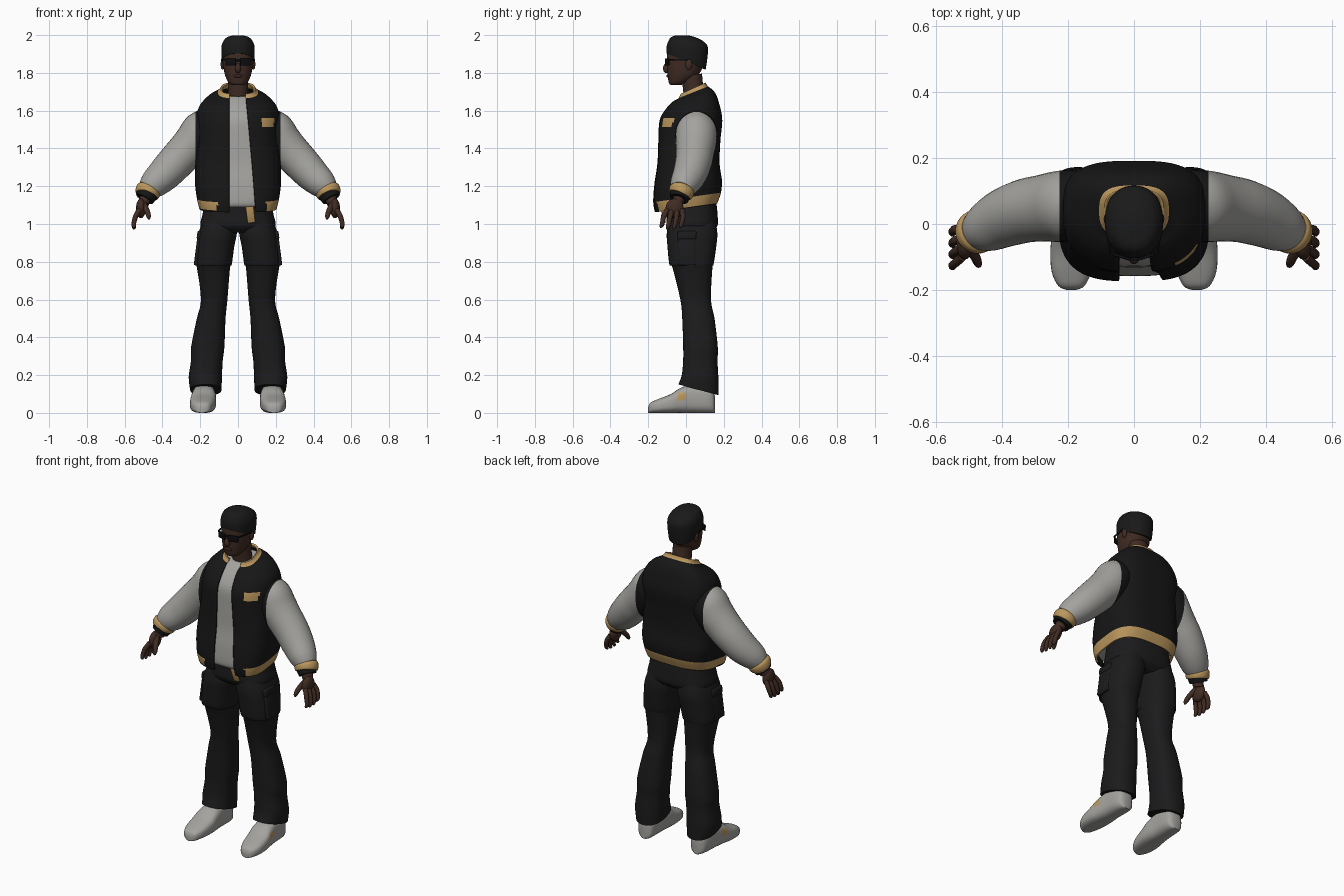
import bpy, bmesh, math
from mathutils import Vector, Matrix

if "Cube" in bpy.data.objects:
    bpy.data.objects.remove(bpy.data.objects["Cube"])


def material(name, r, g, b):
    m = bpy.data.materials.new(name)
    m.use_nodes = True
    m.diffuse_color = (r, g, b, 1)
    node = next(n for n in m.node_tree.nodes if n.type == 'BSDF_PRINCIPLED')
    node.inputs["Base Color"].default_value = (r, g, b, 1)
    node.inputs["Roughness"].default_value = 0.8
    return m


BLACK = material("jacket black", .008, .008, .008)
CLOTH = material("trouser black", .011, .011, .012)
HAIR = material("hair black", .01, .01, .01)
LENS = material("glasses black", .004, .004, .005)
WHITE = material("off white", .37, .365, .345)
GOLD = material("gold trim", .5, .31, .11)
SKIN = material("skin brown", .052, .025, .017)
LIP = material("lip brown", .045, .018, .014)


def finish(name, bm, mats, angle=50):
    me = bpy.data.meshes.new(name)
    bm.to_mesh(me)
    bm.free()
    for m in mats:
        me.materials.append(m)
    me.shade_smooth()
    me.set_sharp_from_angle(angle=math.radians(angle))
    ob = bpy.data.objects.new(name, me)
    bpy.context.scene.collection.objects.link(ob)
    return ob


def loft(name, rings, mats, closed=True, rule=None, seam=None):
    """Skin equal rings; rule(row, centre) or a cut at x = seam picks the material."""
    bm = bmesh.new()
    vs = [[bm.verts.new(p) for p in ring] for ring in rings]
    n = len(rings[0])
    for i in range(len(vs) - 1):
        for j in range(n if closed else n - 1):
            k = (j + 1) % n
            f = bm.faces.new((vs[i][j], vs[i][k], vs[i + 1][k], vs[i + 1][j]))
            if rule:
                f.material_index = rule(i, f.calc_center_median())
    if closed:
        bm.faces.new(vs[0][::-1])
        bm.faces.new(vs[-1])
        bmesh.ops.recalc_face_normals(bm, faces=bm.faces)
    if seam:
        bmesh.ops.bisect_plane(bm, geom=bm.verts[:] + bm.edges[:] + bm.faces[:],
                               plane_co=(seam, 0, 0), plane_no=(1, 0, 0))
        for f in bm.faces:
            f.material_index = int(abs(f.calc_center_median().x) < abs(seam))
    return finish(name, bm, mats)


def smooth(rows, n=5):
    """Catmull-Rom interpolation between rows of numbers."""
    pts = [rows[0]] + list(rows) + [rows[-1]]
    out = []
    for a, b, c, d in zip(pts, pts[1:], pts[2:], pts[3:]):
        for k in range(n):
            t = k / n
            out.append(tuple(.5 * (2 * q + (r - p) * t + (2 * p - 5 * q + 4 * r - s) * t * t
                                   + (3 * q - p - 3 * r + s) * t ** 3)
                             for p, q, r, s in zip(a, b, c, d)))
    return out + [tuple(rows[-1])]


def power(v, p):
    return math.copysign(abs(v) ** p, v)


def section(row, p, side=1, n=48, span=None):
    """Superellipse from (z, centre x, half width, front y, back y, tilt[, front power])."""
    z, cx, rx, front, back, tilt = row[:6]
    q = row[6] if len(row) > 6 else p
    t0, t1 = span or (0, math.tau)
    ring = []
    for j in range(n + 1 if span else n):
        t = t0 + (t1 - t0) * j / n
        c = math.cos(t)
        y = (front + back) / 2 - (back - front) / 2 * power(c, q if c > 0 else p)
        ring.append(Vector((side * (cx + rx * power(math.sin(t), p)), y, z + tilt * y)))
    return ring


def stack(name, rows, mats, p=.9, side=1, n=5):
    return loft(name, [section(r, p, side) for r in smooth(rows, n)], mats)


def tube(name, path, mats, side=1, n=24, steps=4, seam=None):
    """Round tube through (x, y, z, radius) points."""
    pts = smooth(path, steps)
    rings = []
    for i, q in enumerate(pts):
        a, b = pts[max(i - 1, 0)], pts[min(i + 1, len(pts) - 1)]
        t = (Vector(b[:3]) - Vector(a[:3])).normalized()
        u = t.cross(Vector((0, 1, 0))).normalized()
        v = t.cross(u)
        ring = []
        for j in range(n):
            w = math.tau * j / n
            p = Vector(q[:3]) + q[3] * (math.cos(w) * u + math.sin(w) * v)
            ring.append((side * p.x, p.y, p.z))
        rings.append(ring)
    return loft(name, rings, mats, seam=seam)


def box(name, mat, loc, size, bevel=.004, rot=(0, 0, 0)):
    bm = bmesh.new()
    bmesh.ops.create_cube(bm, size=1, matrix=Matrix.Diagonal((*size, 1)))
    bmesh.ops.bevel(bm, geom=bm.edges[:], offset=bevel, segments=2, affect='EDGES', profile=.5)
    ob = finish(name, bm, [mat])
    ob.location = loc
    ob.rotation_euler = rot
    return ob


def ball(name, mat, loc, size):
    bm = bmesh.new()
    bmesh.ops.create_uvsphere(bm, u_segments=20, v_segments=12, radius=1,
                              matrix=Matrix.Translation(loc) @ Matrix.Diagonal((*size, 1)))
    return finish(name, bm, [mat])


# Jacket body: open-fronted shell with gold hem, collar and chest patch
torso = [(1.085, 0, .205, -.165, .165, .14, .62), (1.14, 0, .218, -.174, .185, .14, .62),
         (1.22, 0, .228, -.168, .19, .06, .65), (1.32, 0, .226, -.152, .178, 0, .75),
         (1.44, 0, .218, -.147, .182, 0, .95), (1.55, 0, .222, -.14, .192, 0, 1.2),
         (1.62, 0, .205, -.103, .178, .05, 1.1), (1.662, 0, .16, -.07, .155, .2, .9),
         (1.682, 0, .106, -.042, .117, .4, .8), (1.702, 0, .09, -.03, .104, .45, .7)]
STEPS, BODY = 8, .66


def jacket_ring(row):
    right = (.045 / row[2]) ** (1 / BODY)
    left = ((.04 + .09 * (1.7 - row[0])) / row[2]) ** (1 / BODY)
    return section(row, BODY, n=96, span=(math.asin(left), math.tau - math.asin(right)))


def jacket_colour(row, c):
    hem = row < STEPS and (c.y > 0 or c.x > .15 or (c.x < -.11 and row > 1))
    collar = row >= STEPS * (len(torso) - 2)
    patch = c.y < 0 and .125 < c.x < .19 and 1.515 < c.z < 1.56
    return int(hem or collar or patch)


jacket = loft("jacket_body", [jacket_ring(r) for r in smooth(torso, STEPS)],
              [BLACK, GOLD], closed=False, rule=jacket_colour)
shell = jacket.modifiers.new("thickness", 'SOLIDIFY')
shell.thickness = .012
shell.offset = -1

# Shirt beneath the jacket, and the loose hem tab
inner = [(z, cx, rx - .016, f + .016, b - .016, t, q) for z, cx, rx, f, b, t, q in torso[:-2]]
inner[0] = (1.112,) + inner[0][1:]
inner.append((1.678, 0, .074, -.025, .09, .15, .8))
stack("shirt", inner, [WHITE], p=BODY)
box("hem_tab", GOLD, (.066, -.122, 1.05), (.042, .009, .09), .003, (.25, -.12, 0))

# Trousers seat
stack("trouser_seat", [(1.12, 0, .175, -.1, .16, 0), (1.05, 0, .188, -.102, .167, 0),
                       (.99, 0, .198, -.102, .166, 0), (.955, 0, .15, -.07, .13, 0)],
      [CLOTH], p=.75)

leg = [(1.02, .095, .09, -.09, .155, 0), (.95, .108, .102, -.102, .166, 0),
       (.88, .12, .1, -.098, .16, 0), (.785, .131, .098, -.088, .146, 0),
       (.77, .13, .088, -.072, .14, 0), (.6, .126, .07, -.03, .132, 0),
       (.5, .142, .076, -.02, .151, 0), (.35, .16, .088, -.015, .168, 0),
       (.28, .165, .084, -.015, .167, -.05), (.2, .173, .088, -.022, .172, -.15),
       (.14, .17, .083, -.04, .173, -.27)]
sleeve = [(.15, .055, 1.545, .085), (.185, .055, 1.5, .108), (.228, .053, 1.437, .108),
          (.278, .048, 1.383, .101), (.33, .04, 1.328, .097), (.39, .02, 1.264, .09),
          (.445, -.008, 1.212, .077), (.475, -.022, 1.18, .06)]
# Shoe sections: (y, centre x, half width, height)
shoe = [(-.2, .19, .015, .03), (-.188, .19, .04, .054), (-.145, .19, .06, .074),
        (-.08, .186, .068, .1), (-.03, .182, .066, .132), (.03, .18, .06, .15),
        (.1, .178, .056, .14), (.14, .176, .046, .12), (.153, .176, .025, .09)]

for side, word in ((1, "left"), (-1, "right")):
    # Trouser leg with cargo pocket
    stack(word + "_trouser_leg", leg, [CLOTH], p=.85, side=side, n=4)
    lean = (0, side * -.13, 0)
    box(word + "_cargo_pocket", CLOTH, (side * .211, .005, .87), (.024, .095, .18), .008, lean)
    box(word + "_pocket_flap", CLOTH, (side * .203, .005, .94), (.028, .1, .045), .008, lean)

    # Shoe with a small gold mark on the outer side
    rings = []
    for y, cx, hw, h in smooth(shoe, 4):
        angles = [math.tau * j / 32 for j in range(32)]
        rings.append([(side * (cx + hw * power(math.cos(a), .75)), y,
                       h / 2 * (1 + power(math.sin(a), .65))) for a in angles])
    loft(word + "_shoe", rings, [WHITE, GOLD],
         rule=lambda i, c: int(-.045 < c.y < .005 and .06 < c.z < .105 and c.x * side > .2))

    # Sleeve set into a black shoulder, and cuff
    tube(word + "_sleeve", sleeve, [WHITE, BLACK], side, 32, seam=side * .226)
    tube(word + "_cuff", [(.468, -.018, 1.19, .06), (.474, -.022, 1.178, .067),
                          (.484, -.029, 1.158, .064), (.486, -.031, 1.153, .056)],
         [GOLD], side, 32)
    tube(word + "_cuff_lining", [(.48, -.028, 1.16, .057), (.495, -.037, 1.133, .05)],
         [BLACK], side)

    # Hand: palm, four fingers and thumb
    tube(word + "_wrist", [(.482, -.03, 1.16, .032), (.5, -.045, 1.11, .03)], [SKIN], side)
    ball(word + "_palm", SKIN, (side * .514, -.06, 1.083), (.026, .048, .052))
    for k in range(4):
        y = -.1 + .026 * k
        spread = (k - 1.5) * .008
        low = .968 + .008 * abs(k - 1.5)
        tube(f"{word}_finger_{k + 1}",
             [(.522, y, 1.075, .014), (.542, y - .006 + spread, 1.04, .0135),
              (.552, y - .014 + spread, 1.0, .012), (.55, y - .02 + spread, low + .006, .009),
              (.549, y - .021 + spread, low, .004)], [SKIN], side, 12, 3)
    tube(word + "_thumb", [(.502, -.065, 1.105, .018), (.482, -.1, 1.07, .015),
                           (.473, -.121, 1.04, .012), (.472, -.126, 1.025, .005)],
         [SKIN], side, 12, 3)

    # Ear and half of the glasses
    ball(word + "_ear", SKIN, (side * .082, .015, 1.845), (.01, .018, .028))
    box(word + "_lens", LENS, (side * .038, -.1, 1.857), (.058, .008, .038), .0035,
        (0, 0, side * .3))
    box(word + "_glasses_arm", LENS, (side * .079, -.04, 1.87), (.006, .1, .009), .002,
        (0, 0, side * -.16))

# Neck, head and face
tube("neck", [(0, .048, 1.64, .06), (0, .04, 1.7, .054), (0, .03, 1.79, .055)], [SKIN])
stack("head", [(1.735, 0, .028, -.08, -.03, 0), (1.746, 0, .048, -.09, 0, 0),
               (1.78, 0, .066, -.097, .055, 0), (1.82, 0, .076, -.1, .085, 0),
               (1.86, 0, .082, -.1, .1, 0), (1.9, 0, .084, -.1, .105, 0),
               (1.94, 0, .08, -.09, .1, 0), (1.965, 0, .055, -.065, .07, 0)], [SKIN])
ball("nose", SKIN, (0, -.104, 1.824), (.016, .018, .026))
ball("lips", LIP, (0, -.093, 1.784), (.025, .011, .01))
box("glasses_bridge", LENS, (0, -.107, 1.866), (.024, .008, .009), .002)

# Short hair, lower at the nape and rounded over the crown
stack("hair", [(1.86, 0, .085, -.103, .104, -.42), (1.9, 0, .088, -.104, .113, -.2),
               (1.945, 0, .087, -.1, .115, -.06), (1.977, 0, .071, -.084, .088, -.08),
               (1.993, 0, .046, -.06, .045, -.06), (1.999, 0, .012, -.025, .005, 0)], [HAIR])
